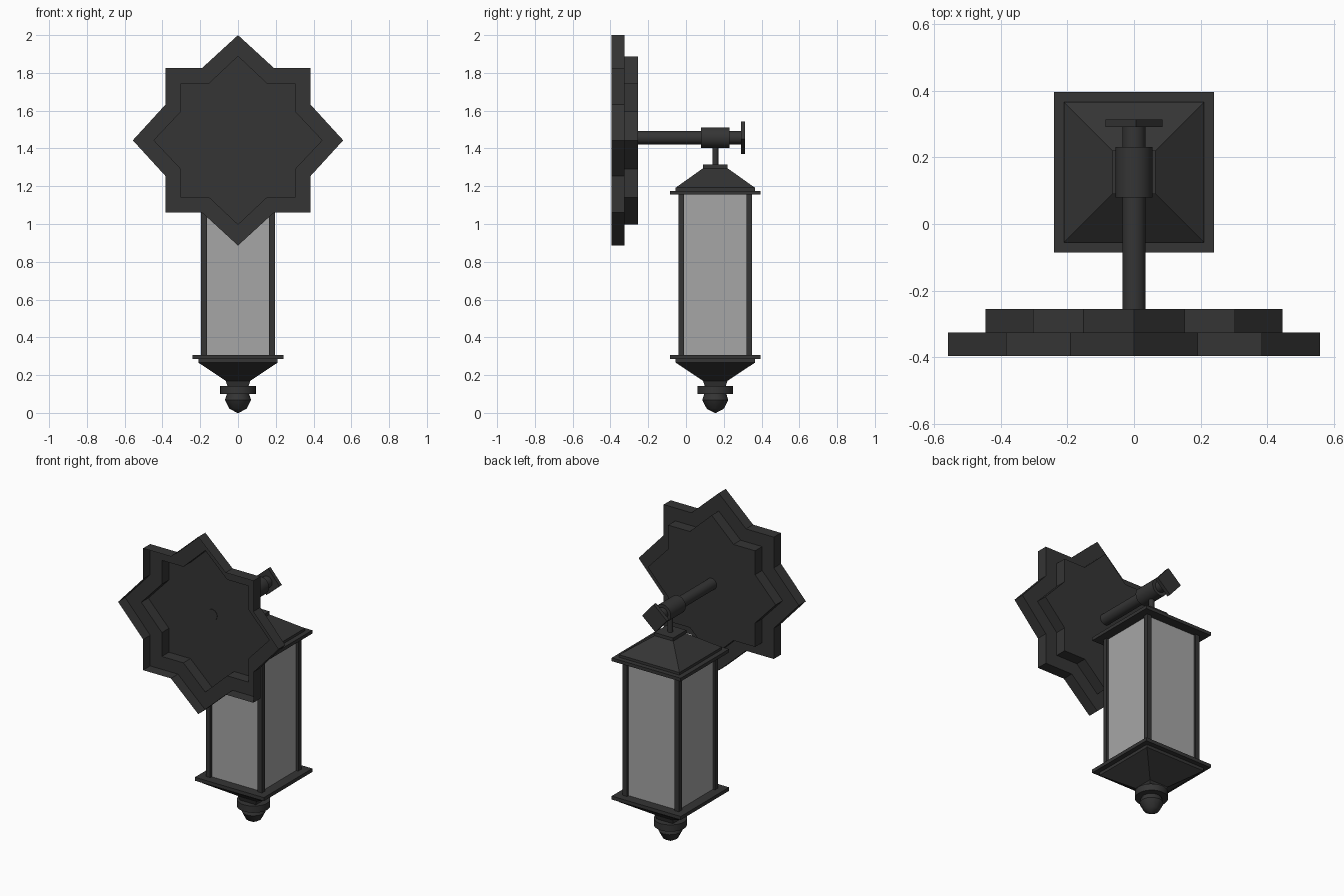
import bpy, bmesh, math
from mathutils import Matrix

if "Cube" in bpy.data.objects:
    bpy.data.objects.remove(bpy.data.objects["Cube"])


def material(name, rgb):
    m = bpy.data.materials.new(name)
    m.diffuse_color = (*rgb, 1)
    m.use_nodes = True
    m.node_tree.nodes["Principled BSDF"].inputs["Base Color"].default_value = m.diffuse_color
    return m


IRON = material("dark iron", (0.035, 0.035, 0.035))
GLASS = material("frosted glass", (0.38, 0.38, 0.38))
LY = 0.155          # lantern centre in y
PLATE_Z = 1.443     # wall plate centre height
ARM_Z = 1.457


def finish(name, bm, mat, smooth=False):
    bmesh.ops.recalc_face_normals(bm, faces=bm.faces)
    me = bpy.data.meshes.new(name)
    bm.to_mesh(me)
    bm.free()
    me.materials.append(mat)
    ob = bpy.data.objects.new(name, me)
    bpy.context.collection.objects.link(ob)
    if smooth:
        bpy.context.view_layer.objects.active = ob
        ob.select_set(True)
        bpy.ops.object.shade_smooth_by_angle(angle=math.radians(35))
        ob.select_set(False)
    return ob


def loft(bm, rings, cap_start=True, cap_end=True):
    loops = [[bm.verts.new(p) for p in r] for r in rings]
    for a, b in zip(loops, loops[1:]):
        for i in range(len(a)):
            j = (i + 1) % len(a)
            bm.faces.new((a[i], a[j], b[j], b[i]))
    if cap_start:
        bm.faces.new(loops[0])
    if cap_end:
        bm.faces.new(loops[-1])


def turned(name, profile, sides, origin, along_y=False, smooth=True, turn=0.0):
    """Loft regular rings (radius, position) along z, or along y."""
    bm = bmesh.new()
    rings = [[(r * math.cos(turn + math.tau * i / sides),
               r * math.sin(turn + math.tau * i / sides), h)
              for i in range(sides)] for r, h in profile]
    loft(bm, rings)
    m = Matrix.Translation(origin)
    if along_y:
        m = m @ Matrix.Rotation(-math.pi / 2, 4, 'X')
    bm.transform(m)
    return finish(name, bm, IRON, smooth)


def square_stack(name, profile):
    """Square section following (half width, z) pairs."""
    pr = [(w * math.sqrt(2), z) for w, z in profile]
    return turned(name, pr, 4, (0, LY, 0), smooth=False, turn=math.pi / 4)


def box(name, x, y, z, sx, sy, sz, mat):
    bm = bmesh.new()
    bmesh.ops.create_cube(bm, size=1)
    bm.transform(Matrix.Translation((x, y, z)) @ Matrix.Diagonal((sx, sy, sz, 1)))
    return finish(name, bm, mat)


def star(tip, corner, notch, y):
    pts = []
    for q in range(4):
        c, s = math.cos(q * math.pi / 2), math.sin(q * math.pi / 2)
        for x, z in ((tip, 0), (corner, notch), (corner, corner), (notch, corner)):
            pts.append((x * c - z * s, y, PLATE_Z + x * s + z * c))
    return pts


# stepped eight-pointed wall plate, hollow and open toward the wall
big, small = (0.557, 0.383, 0.19), (0.445, 0.302, 0.152)
bm = bmesh.new()
loft(bm, [star(*big, -0.395), star(*big, -0.325),
          star(*small, -0.325), star(*small, -0.255)], cap_start=False)
finish("wall_plate", bm, IRON)

# arm, collar and diamond end plate
turned("arm", [(0.035, -0.258), (0.035, 0.292)], 24, (0, 0, ARM_Z), True)
turned("arm_collar", [(0.055, 0.08), (0.055, 0.23)], 24, (0, 0, ARM_Z), True)
turned("arm_end_plate", [(0.086, 0.29), (0.086, 0.313)], 4, (0, 0, ARM_Z),
       True, smooth=False, turn=math.radians(4))
turned("hanging_stem", [(0.016, 1.30), (0.016, 1.42)], 16, (0, LY, 0))

# roof and base
square_stack("roof", [(0.24, 1.155), (0.24, 1.176), (0.21, 1.176), (0.21, 1.192),
                      (0.065, 1.295), (0.065, 1.315)])
square_stack("base", [(0.24, 0.307), (0.24, 0.285), (0.21, 0.285), (0.21, 0.266),
                      (0.065, 0.170), (0.055, 0.140)])

# finial
turned("finial_disc", [(0.095, 0.100), (0.095, 0.142)], 24, (0, LY, 0))
turned("finial_ball", [(0.058, 0.102), (0.069, 0.068), (0.045, 0.022), (0.004, 0.0)],
       12, (0, LY, 0))

# corner posts and glass body
for sx in (-1, 1):
    for sy in (-1, 1):
        box("corner_post", sx * 0.18, LY + sy * 0.18, 0.731, 0.03, 0.03, 0.85, IRON)
box("glass_body", 0, LY, 0.731, 0.36, 0.36, 0.85, GLASS)
